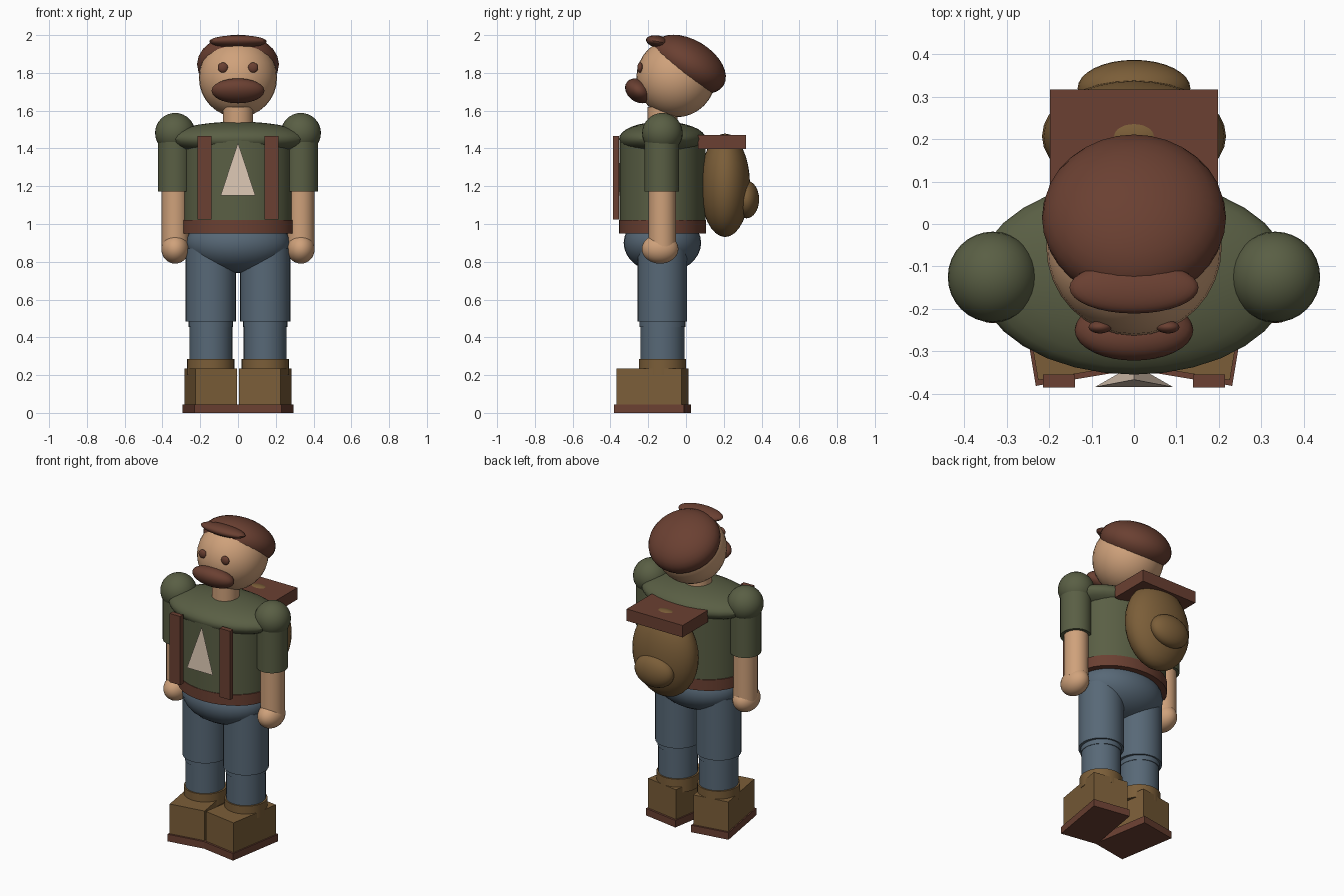
import bpy
from math import radians

cube = bpy.data.objects.get("Cube")
if cube:
    bpy.data.objects.remove(cube, do_unlink=True)


def material(name, r, g, b):
    col = [(c / 255) ** 2.2 for c in (r, g, b)] + [1]
    m = bpy.data.materials.new(name)
    m.use_nodes = True
    m.diffuse_color = col
    m.node_tree.nodes["Principled BSDF"].inputs["Base Color"].default_value = col
    return m


skin = material("skin", 206, 160, 122)
denim = material("denim_blue", 88, 104, 118)
green = material("olive_green", 90, 95, 70)
brown = material("dark_brown", 106, 66, 53)
tan = material("leather_tan", 122, 94, 59)
cream = material("cream", 217, 196, 176)


def finish(name, mat, scale, rot, smooth=True):
    ob = bpy.context.object
    ob.name = name
    ob.scale = scale
    ob.rotation_euler = [radians(a) for a in rot]
    ob.data.materials.append(mat)
    bpy.ops.object.transform_apply(location=False, rotation=True, scale=True)
    if smooth:
        bpy.ops.object.shade_smooth_by_angle(angle=radians(35))
    return ob


def ball(name, mat, loc, radii, rot=(0, 0, 0)):
    bpy.ops.mesh.primitive_uv_sphere_add(segments=32, ring_count=16, radius=1, location=loc)
    return finish(name, mat, radii, rot)


def tube(name, mat, x, y, z0, z1, rx, ry):
    bpy.ops.mesh.primitive_cylinder_add(vertices=32, radius=1, depth=1, location=(x, y, (z0 + z1) / 2))
    return finish(name, mat, (rx, ry, z1 - z0), (0, 0, 0))


def box(name, mat, loc, size, turn=0):
    bpy.ops.mesh.primitive_cube_add(size=1, location=loc)
    return finish(name, mat, size, (0, 0, turn), smooth=False)


MID = -0.125  # depth of the body axis

# Torso, belt and hips
tube("torso", green, 0, MID, 0.98, 1.45, 0.29, 0.228)
ball("shoulder_yoke", green, (0, MID, 1.45), (0.37, 0.23, 0.092))
tube("belt", brown, 0, MID, 0.95, 1.02, 0.298, 0.231)
ball("hips", denim, (0, MID, 0.9), (0.275, 0.205, 0.16))
tube("neck", skin, 0, MID, 1.5, 1.62, 0.08, 0.08)

# Head and face
ball("head", skin, (0, -0.053, 1.775), (0.207, 0.21, 0.21))
ball("cap", brown, (0, 0.015, 1.845), (0.217, 0.215, 0.13), (-31, 0, 0))
ball("cap_brim", brown, (0, -0.15, 1.966), (0.152, 0.062, 0.032), (-10, 0, 0))
ball("moustache", brown, (0, -0.25, 1.705), (0.14, 0.078, 0.059), (-35, 0, 0))

# Chest emblem: a thin three-sided cone
bpy.ops.mesh.primitive_cone_add(vertices=3, radius1=0.107, radius2=0, depth=0.28,
                                location=(0, -0.367, 1.29))
finish("chest_triangle", cream, (1, 0.33, 1), (0, 0, 0), smooth=False)

# Paired parts
for side, s in (("left", 1), ("right", -1)):
    ball(side + "_eye", brown, (s * 0.08, -0.243, 1.828), (0.027, 0.015, 0.027))
    box(side + "_strap", brown, (s * 0.177, -0.37, 1.245), (0.075, 0.031, 0.44))

    # Arm
    ax = s * 0.333
    ball(side + "_shoulder", green, (ax, MID, 1.482), (0.106, 0.107, 0.106))
    tube(side + "_sleeve", green, ax, -0.128, 1.172, 1.48, 0.09, 0.092)
    tube(side + "_forearm", skin, ax, -0.126, 0.88, 1.19, 0.071, 0.072)
    ball(side + "_hand", skin, (ax, -0.137, 0.868), (0.073, 0.097, 0.078))

    # Leg
    lx = s * 0.144
    tube(side + "_thigh", denim, lx, MID, 0.485, 0.87, 0.133, 0.131)
    tube(side + "_knee_band", denim, lx, MID, 0.455, 0.49, 0.117, 0.122)
    tube(side + "_shin", denim, lx, MID, 0.25, 0.49, 0.114, 0.117)

    # Boot, toes turned slightly inward
    tube(side + "_boot_cuff", tan, lx, MID, 0.2, 0.285, 0.125, 0.125)
    box(side + "_boot", tan, (lx, -0.177, 0.14), (0.225, 0.35, 0.19), s * -9.5)
    box(side + "_sole", brown, (lx, -0.177, 0.0225), (0.24, 0.375, 0.045), s * -9.5)

# Backpack
ball("backpack", tan, (0, 0.207, 1.205), (0.217, 0.132, 0.274))
ball("backpack_pocket", tan, (0, 0.32, 1.13), (0.133, 0.067, 0.1))
box("backpack_flap", brown, (0, 0.19, 1.434), (0.396, 0.255, 0.076))
